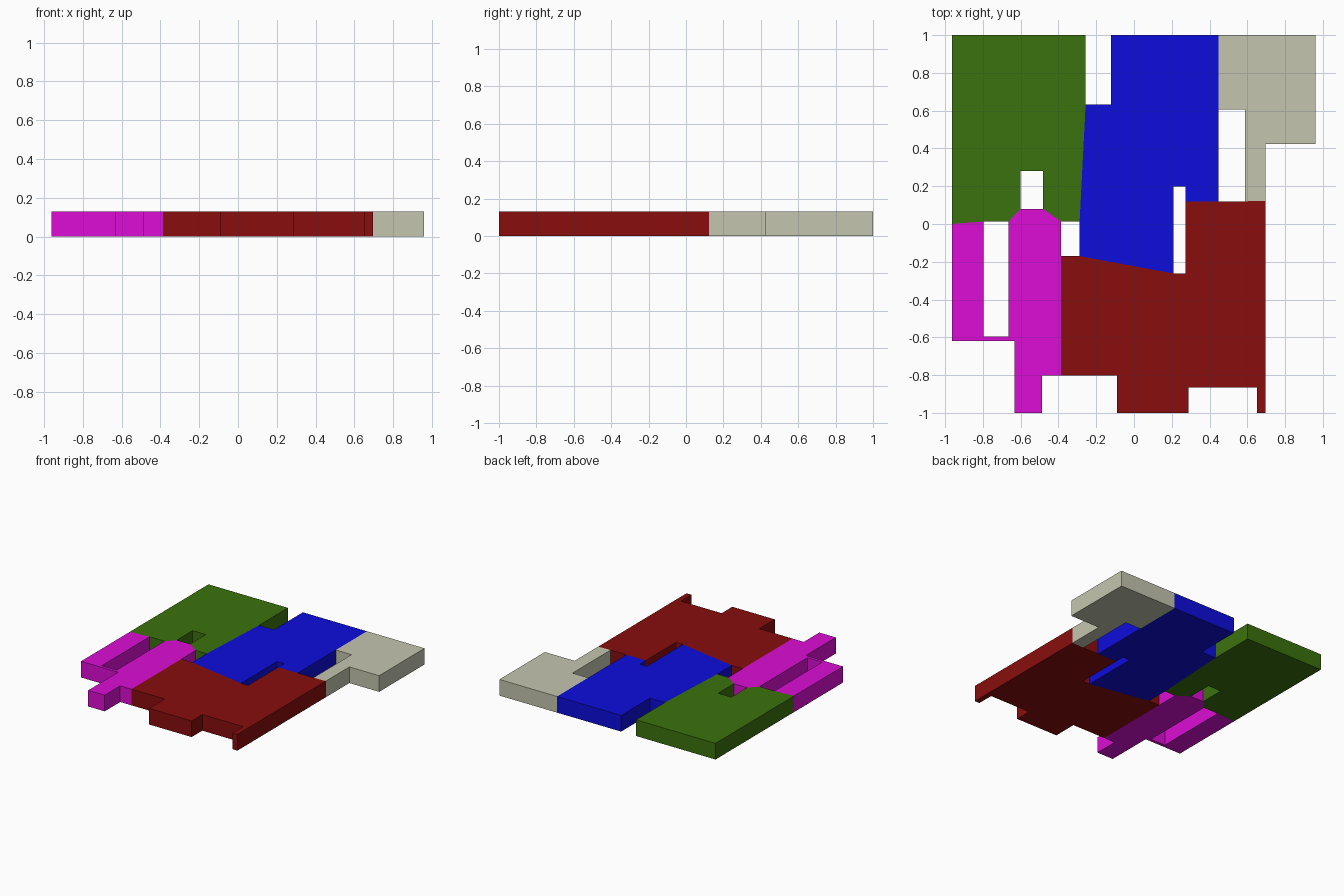
import bpy, bmesh

HEIGHT = 0.13


def slab(name, outline, color):
    """Extrude a flat outline upward from z = 0 into a solid slab."""
    bm = bmesh.new()
    base = bm.faces.new([bm.verts.new((x, y, 0)) for x, y in outline])
    top = bmesh.ops.extrude_face_region(bm, geom=[base], use_keep_orig=True)
    verts = [g for g in top["geom"] if isinstance(g, bmesh.types.BMVert)]
    bmesh.ops.translate(bm, verts=verts, vec=(0, 0, HEIGHT))
    bmesh.ops.recalc_face_normals(bm, faces=bm.faces)
    mesh = bpy.data.meshes.new(name)
    bm.to_mesh(mesh)
    bm.free()
    mat = bpy.data.materials.new(name + "_color")
    mat.diffuse_color = (*color, 1)
    mesh.materials.append(mat)
    bpy.context.collection.objects.link(bpy.data.objects.new(name, mesh))


# Back-left block, notched at the bottom
slab("green_block", [
    (-0.963, 1), (-0.963, 0), (-0.796, 0.013), (-0.664, 0.013), (-0.6, 0.08),
    (-0.6, 0.28), (-0.482, 0.28), (-0.482, 0.08), (-0.386, 0.013),
    (-0.288, 0.013), (-0.256, 0.633), (-0.256, 1)], (0.044, 0.168, 0.004))

# Front-left block with a long slot and a chamfered tongue
slab("magenta_block", [
    (-0.963, 0), (-0.963, -0.62), (-0.633, -0.62), (-0.633, -1), (-0.486, -1),
    (-0.486, -0.803), (-0.386, -0.803), (-0.386, 0.013), (-0.482, 0.08),
    (-0.6, 0.08), (-0.664, 0.013), (-0.664, -0.595), (-0.796, -0.595),
    (-0.796, 0.013)], (0.716, 0.004, 0.665))

# Central block
slab("blue_block", [
    (-0.123, 1), (-0.123, 0.633), (-0.256, 0.633), (-0.288, 0.013),
    (-0.288, -0.17), (0.21, -0.262), (0.21, 0.198), (0.273, 0.198),
    (0.273, 0.12), (0.447, 0.12), (0.447, 1)], (0.004, 0.004, 0.716))

# Back-right block with a thin leg
slab("beige_block", [
    (0.447, 1), (0.447, 0.605), (0.587, 0.605), (0.587, 0.12), (0.695, 0.123),
    (0.695, 0.423), (0.96, 0.423), (0.96, 1)], (0.552, 0.558, 0.429))

# Front-right block with notched front edge
slab("red_block", [
    (-0.386, -0.17), (-0.386, -0.803), (-0.09, -0.803), (-0.09, -1),
    (0.288, -1), (0.288, -0.865), (0.652, -0.865), (0.652, -1), (0.695, -1),
    (0.695, 0.123), (0.587, 0.12), (0.273, 0.12), (0.273, -0.262),
    (0.21, -0.262), (-0.288, -0.17)], (0.25, 0.004, 0.004))
